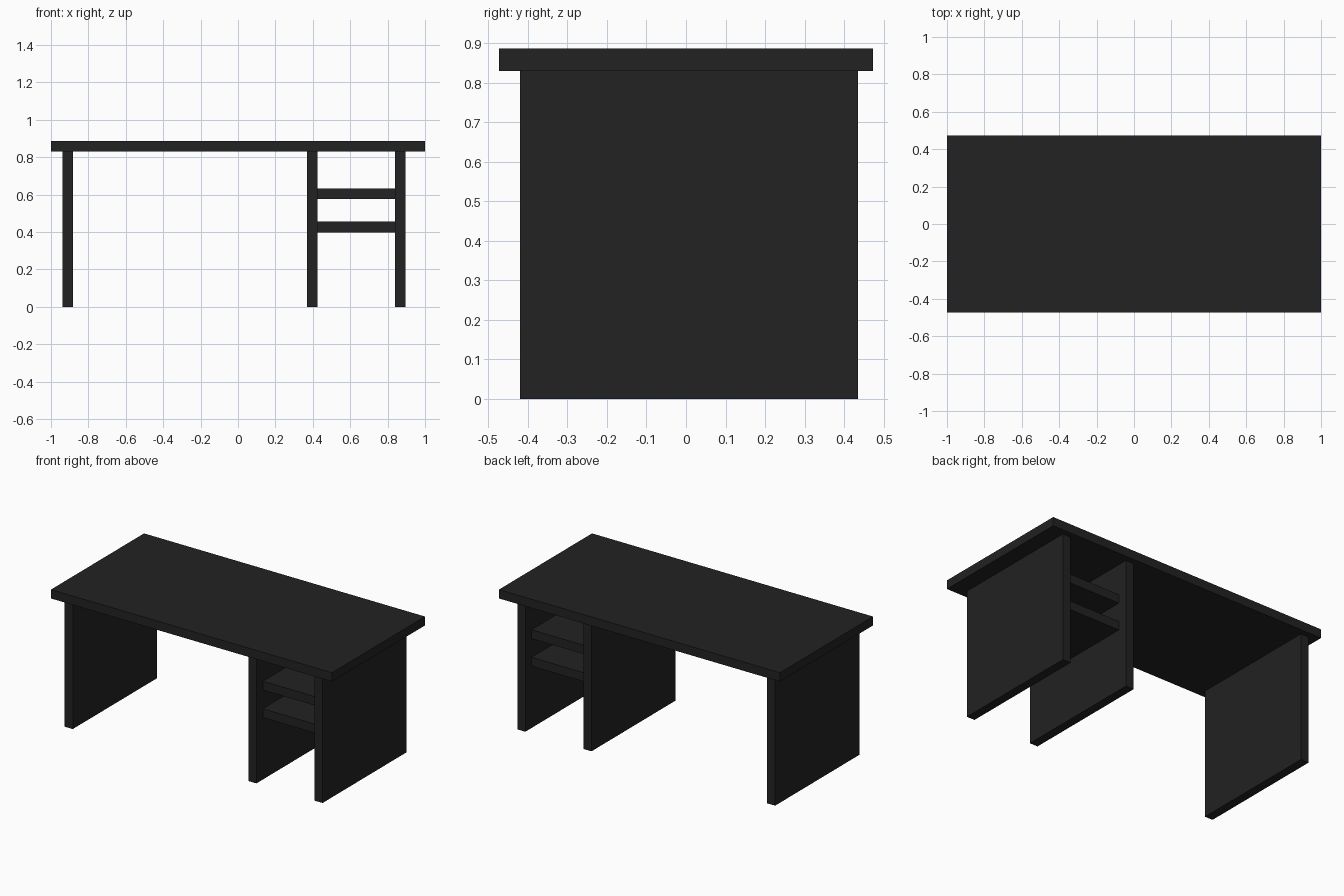
import bpy

if "Cube" in bpy.data.objects:
    bpy.data.objects.remove(bpy.data.objects["Cube"])

black = bpy.data.materials.new("matte black")
black.diffuse_color = (0.016, 0.016, 0.016, 1)
black.use_nodes = True
black.node_tree.nodes["Principled BSDF"].inputs["Base Color"].default_value = black.diffuse_color


def box(name, x0, x1, y0, y1, z0, z1):
    """Add a box spanning the given ranges."""
    bpy.ops.mesh.primitive_cube_add(
        size=1, location=((x0 + x1) / 2, (y0 + y1) / 2, (z0 + z1) / 2))
    ob = bpy.context.object
    ob.name = name
    ob.scale = (x1 - x0, y1 - y0, z1 - z0)
    bpy.ops.object.transform_apply(location=False, rotation=False, scale=True)
    ob.data.materials.append(black)
    return ob


T = 0.057  # board thickness
TOP = 0.886

# Desk top
box("desk_top", -1, 1, -0.473, 0.473, TOP - T, TOP)

# Upright side panels
for name, x in (("left_panel", -0.939), ("middle_panel", 0.368), ("right_panel", 0.839)):
    box(name, x, x + T, -0.42, 0.435, 0, TOP - T)

# Shelves between the middle and right panels
for name, z in (("lower_shelf", 0.398), ("upper_shelf", 0.575)):
    box(name, 0.368 + T, 0.839, -0.354, 0.372, z, z + T)
